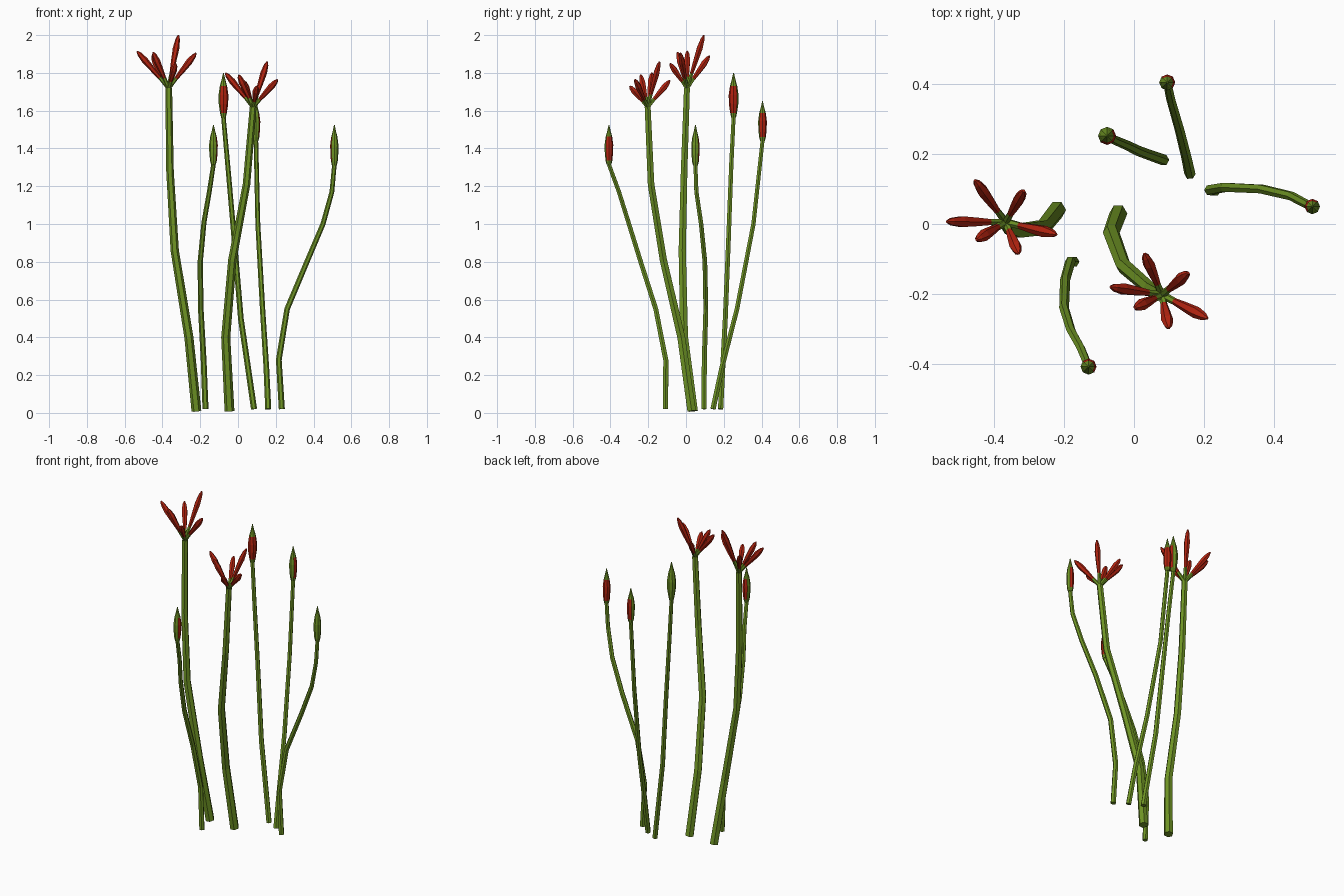
import bpy, bmesh, math
from mathutils import Vector

if "Cube" in bpy.data.objects:
    bpy.data.objects.remove(bpy.data.objects["Cube"])


def material(name, rgb):
    m = bpy.data.materials.new(name)
    m.diffuse_color = (*rgb, 1)
    m.use_nodes = True
    m.node_tree.nodes["Principled BSDF"].inputs["Base Color"].default_value = m.diffuse_color
    return m


GREEN = material("stem green", (0.16, 0.30, 0.018))
RED = material("petal red", (0.45, 0.017, 0.005))
UP = Vector((0, 0, 1))


def sweep(name, points, radii, sides=6, is_red=None):
    """Closed faceted tube through points; is_red(face centre) picks the red faces."""
    pts = [Vector(p) for p in points]
    bm = bmesh.new()
    rings = []
    for i, (p, r) in enumerate(zip(pts, radii)):
        d = pts[min(i + 1, len(pts) - 1)] - pts[max(i - 1, 0)]
        q = UP.rotation_difference(d)
        rings.append([bm.verts.new(p + q @ Vector((r * math.cos(a), r * math.sin(a), 0)))
                      for a in (2 * math.pi * k / sides for k in range(sides))])
    for lo, hi in zip(rings, rings[1:]):
        for k in range(sides):
            n = (k + 1) % sides
            bm.faces.new((lo[k], lo[n], hi[n], hi[k]))
    bm.faces.new(rings[0][::-1])
    bm.faces.new(rings[-1])
    if is_red:
        for f in bm.faces:
            f.material_index = int(is_red(f.calc_center_median()))
    mesh = bpy.data.meshes.new(name)
    bm.to_mesh(mesh)
    bm.free()
    mesh.materials.append(GREEN)
    mesh.materials.append(RED)
    obj = bpy.data.objects.new(name, mesh)
    bpy.context.collection.objects.link(obj)
    return obj


def stem(name, path, r0, r1):
    n = len(path) - 1
    sweep(name, path, [r0 + (r1 - r0) * i / n for i in range(n + 1)])


def flower(label, path, tips):
    stem(f"flower_stem_{label}", path, 0.026, 0.018)
    base = Vector(path[-1])
    # pointed petals: narrow green claw, wide red blade
    for i, tip in enumerate(tips):
        tip = Vector(tip)
        length = (tip - base).length
        ts = (0, 0.28, 0.5, 0.75, 0.92, 1)
        sweep(f"petal_{label}_{i + 1}", [base.lerp(tip, t) for t in ts],
              (0.012, 0.010, 0.014, 0.0175, 0.012, 0.004), 6,
              lambda c: (c - base).length > 0.28 * length)


def bud(label, path, height, radius, red_angle):
    stem(f"bud_stem_{label}", path, 0.016, 0.012)
    base = Vector(path[-1])
    facing = Vector((math.cos(red_angle), math.sin(red_angle), 0))

    # red shows through the open side of the green sheath
    def is_red(c):
        d = c - base
        t = d.z / height
        d.z = 0
        return 0.06 < t < 0.74 and d.length > 0.001 and d.normalized().dot(facing) > 0.1

    profile = ((0, 0.013), (0.1, 0.018), (0.3, 0.96 * radius), (0.5, radius),
               (0.7, 0.75 * radius), (0.85, 0.38 * radius), (1, 0.002))
    sweep(f"bud_{label}", [base + UP * height * t for t, _ in profile],
          [r for _, r in profile], 8, is_red)


# Open flowers
flower("tall",
       [(-.22, .04, .01), (-.26, -.01, .40), (-.335, -.02, .86), (-.36, -.01, 1.28), (-.367, .005, 1.72)],
       [(-.455, .125, 1.89), (-.535, .007, 1.915), (-.45, -.045, 1.91),
        (-.33, -.085, 1.85), (-.222, -.03, 1.905), (-.315, .095, 2.0)])
flower("short",
       [(-.045, .03, .01), (-.065, -.025, .40), (-.03, -.12, .81), (.045, -.185, 1.21), (.08, -.203, 1.62)],
       [(.03, -.085, 1.76), (.155, -.14, 1.86), (.21, -.27, 1.765),
        (.1, -.298, 1.73), (.003, -.24, 1.79), (-.067, -.18, 1.80)])

# Closed buds
bud("front",
    [(-.172, -.108, .02), (-.182, -.107, .28), (-.197, -.16, .55), (-.2, -.24, .80),
     (-.18, -.305, 1.01), (-.152, -.355, 1.17), (-.13, -.408, 1.315)],
    .21, .023, math.radians(40))
bud("right",
    [(.232, .095, .02), (.216, .097, .28), (.26, .105, .55), (.365, .1, .80),
     (.45, .08, 1.0), (.497, .055, 1.17), (.51, .05, 1.31)],
    .215, .022, math.radians(135))
bud("left",
    [(.085, .183, .02), (.015, .208, .50), (-.02, .225, .92), (-.055, .24, 1.32), (-.077, .252, 1.565)],
    .235, .026, math.radians(-45))
bud("back",
    [(.16, .143, .02), (.15, .19, .24), (.13, .27, .55), (.105, .357, 1.0), (.095, .405, 1.44)],
    .21, .023, math.radians(40))
